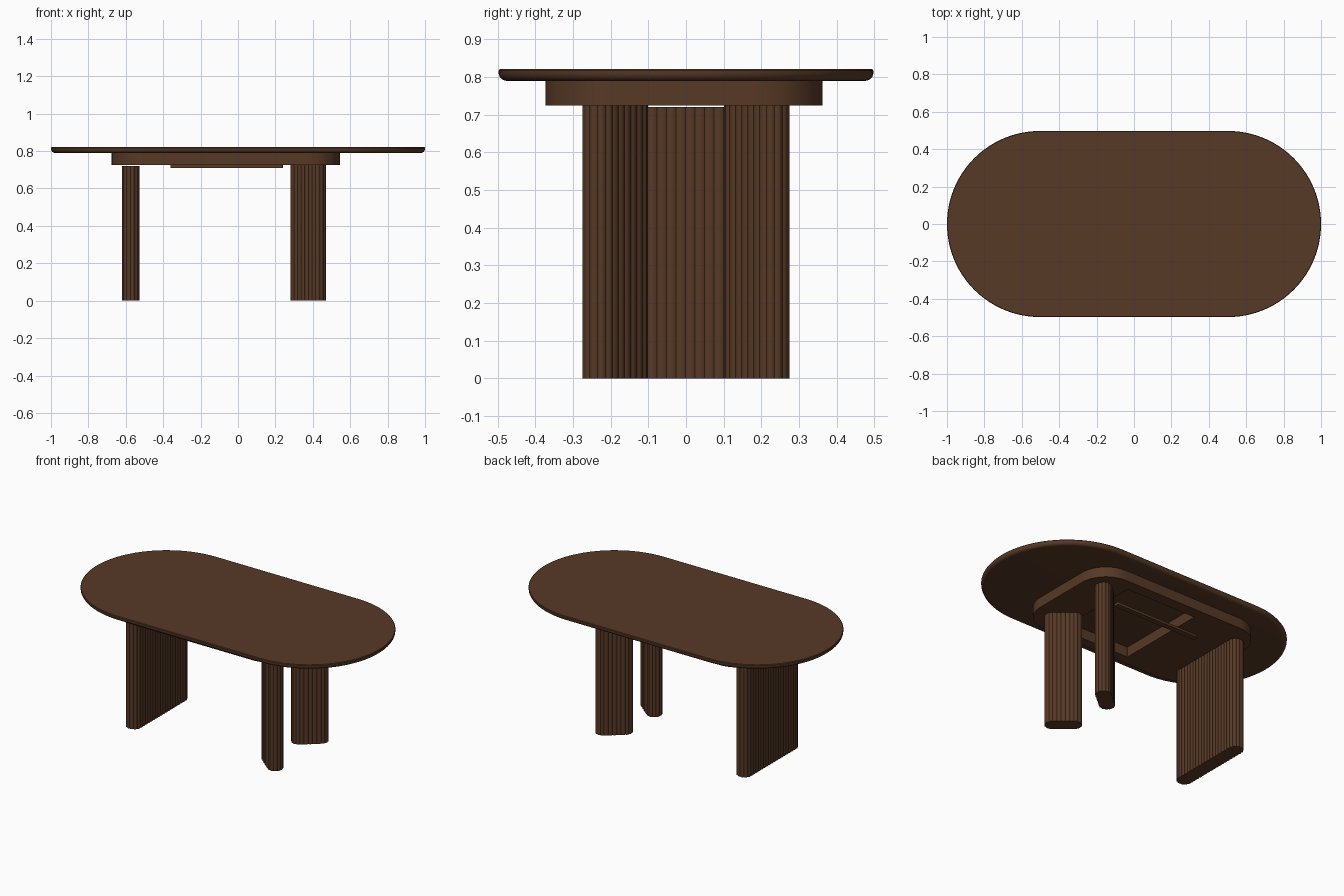
import bpy, bmesh, math

if "Cube" in bpy.data.objects:
    bpy.data.objects.remove(bpy.data.objects["Cube"], do_unlink=True)

# One dark wood colour
wood = bpy.data.materials.new("dark_walnut")
wood.use_nodes = True
colour = (0.095, 0.041, 0.019, 1)
wood.diffuse_color = colour
bsdf = next(n for n in wood.node_tree.nodes if n.type == 'BSDF_PRINCIPLED')
bsdf.inputs["Base Color"].default_value = colour
bsdf.inputs["Roughness"].default_value = 0.6


def rounded_rect(hx, hy, r, cx=0, cy=0, n=24):
    """Counter-clockwise outline with n segments per corner."""
    pts = []
    for k, (sx, sy) in enumerate([(1, 1), (-1, 1), (-1, -1), (1, -1)]):
        for i in range(n + 1):
            a = (k + i / n) * math.pi / 2
            pts.append((cx + sx * (hx - r) + r * math.cos(a),
                        cy + sy * (hy - r) + r * math.sin(a)))
    return pts


def reeded_capsule(span, r, reeds, cx, cy, angle, depth=0.004, samples=8):
    """Capsule outline, its long axis turned by angle, ringed with convex reeds."""
    arc = math.pi * r
    total = 2 * (span + arc)
    pts = []
    for i in range(reeds * samples):
        s = total * i / (reeds * samples)
        side = 1
        if s >= total / 2:
            s, side = s - total / 2, -1
        rr = r - depth * (1 - abs(math.sin(math.pi * i / samples)))
        if s < span:
            x, y = s - span / 2, -rr
        else:
            a = -math.pi / 2 + (s - span) / r
            x, y = span / 2 + rr * math.cos(a), rr * math.sin(a)
        x, y = x * side, y * side
        pts.append((cx + x * math.cos(angle) - y * math.sin(angle),
                    cy + x * math.sin(angle) + y * math.cos(angle)))
    return pts


def loft(name, rings, closed=False):
    """Skin (outline, z) rings; cap the ends, or close into a hollow frame."""
    bm = bmesh.new()
    loops = [[bm.verts.new((x, y, z)) for x, y in pts] for pts, z in rings]
    pairs = list(zip(loops, loops[1:]))
    if closed:
        pairs.append((loops[-1], loops[0]))
    else:
        bm.faces.new(loops[0])
        bm.faces.new(loops[-1])
    for a, b in pairs:
        n = len(a)
        for i in range(n):
            j = (i + 1) % n
            bm.faces.new((a[i], a[j], b[j], b[i]))
    bmesh.ops.recalc_face_normals(bm, faces=bm.faces)
    mesh = bpy.data.meshes.new(name)
    bm.to_mesh(mesh)
    bm.free()
    mesh.materials.append(wood)
    obj = bpy.data.objects.new(name, mesh)
    bpy.context.collection.objects.link(obj)
    bpy.ops.object.select_all(action='DESELECT')
    bpy.context.view_layer.objects.active = obj
    obj.select_set(True)
    bpy.ops.object.shade_smooth_by_angle(angle=math.radians(30))
    return obj


# Oblong tabletop with a rounded lower edge
rings = []
for k in range(7):
    a = k / 6 * math.pi / 2
    inset = 0.022 * (1 - math.sin(a))
    rings.append((rounded_rect(1 - inset, 0.4975 - inset, 0.4975 - inset),
                  0.79 + 0.022 * (1 - math.cos(a))))
for inset, z in [(0, 0.817), (0.003, 0.821)]:
    rings.append((rounded_rect(1 - inset, 0.4975 - inset, 0.4975 - inset), z))
loft("tabletop", rings)

# Hollow apron frame under the top
outer = rounded_rect(0.61, 0.368, 0.18, -0.065, -0.005)
inner = rounded_rect(0.25, 0.30, 0.003, 0.04, -0.01)
loft("apron", [(outer, 0.725), (outer, 0.79), (inner, 0.79), (inner, 0.725)], closed=True)

# Slim rail across the opening
rail = rounded_rect(0.30, 0.0175, 0.008, -0.06, 0.125, n=4)
loft("under_rail", [(rail, 0.71), (rail, 0.7255)])

# Wide reeded panel leg
panel = reeded_capsule(0.455, 0.0475, 48, -0.573, 0, math.pi / 2)
loft("panel_leg", [(panel, 0), (panel, 0.72)])

# Pair of short reeded legs splayed outwards
for side, label in [(1, "back"), (-1, "front")]:
    leg = reeded_capsule(0.124, 0.0475, 22, 0.375, side * 0.188,
                         side * math.radians(40))
    loft(label + "_splayed_leg", [(leg, 0), (leg, 0.7255)])
